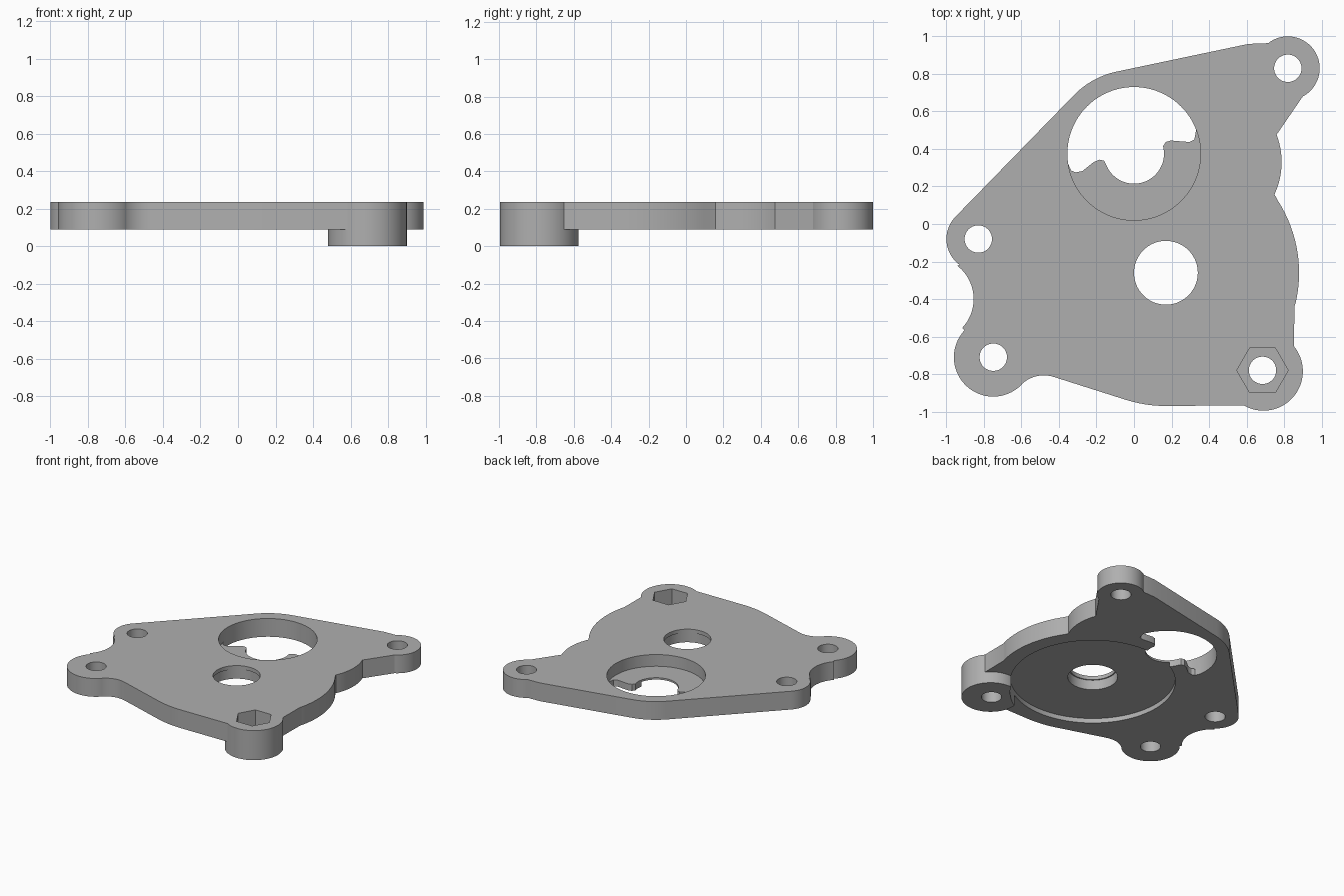
import bpy
import bmesh
from math import cos, sin, radians

if "Cube" in bpy.data.objects:
    bpy.data.objects.remove(bpy.data.objects["Cube"], do_unlink=True)

TOP, BOTTOM = 0.235, 0.09
HUB = (0.17, -0.26)
POCKET = (0.0, 0.375)
BOSS = (0.69, -0.785)

metal = bpy.data.materials.new("cast grey metal")
metal.use_nodes = True
grey = (0.43, 0.43, 0.43, 1)
metal.diffuse_color = grey
metal.node_tree.nodes["Principled BSDF"].inputs["Base Color"].default_value = grey


def arc(center, radius, start, end, step=3):
    """Points along an arc, angles in degrees; runs backwards if end < start."""
    n = max(1, round(abs(end - start) / step))
    angles = [radians(start + (end - start) * i / n) for i in range(n + 1)]
    return [(center[0] + radius * cos(a), center[1] + radius * sin(a)) for a in angles]


def circle(center, radius, step=3):
    return arc(center, radius, 0, 360, step)[:-1]


def prism(name, outline, z0, z1):
    """Extrude a flat outline between two heights."""
    bm = bmesh.new()
    face = bm.faces.new([bm.verts.new((x, y, z0)) for x, y in outline])
    grown = bmesh.ops.extrude_face_region(bm, geom=[face])["geom"]
    moved = [v for v in grown if isinstance(v, bmesh.types.BMVert)]
    bmesh.ops.translate(bm, verts=moved, vec=(0, 0, z1 - z0))
    bmesh.ops.recalc_face_normals(bm, faces=bm.faces)
    mesh = bpy.data.meshes.new(name)
    bm.to_mesh(mesh)
    bm.free()
    mesh.materials.append(metal)
    obj = bpy.data.objects.new(name, mesh)
    bpy.context.collection.objects.link(obj)
    return obj


def combine(target, tool, operation):
    mod = target.modifiers.new(tool.name, "BOOLEAN")
    mod.object, mod.operation, mod.solver = tool, operation, "EXACT"
    bpy.context.view_layer.objects.active = target
    bpy.ops.object.modifier_apply(modifier=mod.name)
    bpy.data.objects.remove(tool, do_unlink=True)


# Plate outline, counter-clockwise from the back left lug
outline = (
    arc((0.82, 0.83), 0.17, -62, 128)
    + [(0.61, 0.96)]
    + arc((0, 0.375), 0.447, 103, 135)
    + arc((-0.83, -0.08), 0.17, 135, 234)
    + arc((-1.08, -0.40), 0.225, 52, -43)
    + arc((-0.75, -0.71), 0.21, 137, 315)
    + arc((-0.48, -0.98), 0.173, 132, 72)
    + arc(HUB, 0.71, 252, 270)
    + arc(BOSS, 0.21, 240, 399)
    + [(0.855, -0.44)]
    + arc(HUB, 0.71, -13, 33)
    + arc((0.38, 0.33), 0.407, -25, 21)
)
plate = prism("mounting_plate", outline, BOTTOM, TOP)

# Long boss that reaches below the plate
combine(plate, prism("front_boss", circle(BOSS, 0.21), 0, 0.16), "UNION")

# Round recess under the plate, with the stepped centre hole
combine(plate, prism("under_recess", circle(HUB, 0.595), -0.1, 0.127), "DIFFERENCE")
combine(plate, prism("hub_hole", circle(HUB, 0.17), -0.1, 0.4), "DIFFERENCE")
combine(plate, prism("hub_counterbore", circle(HUB, 0.179), -0.1, 0.205), "DIFFERENCE")

# Top pocket, then the shaped opening through its floor
combine(plate, prism("top_pocket", circle(POCKET, 0.355), 0.142, 0.4), "DIFFERENCE")
opening = (
    arc(POCKET, 0.355, 21, 189)
    + [(-0.335, 0.285), (-0.31, 0.275), (-0.275, 0.282), (-0.215, 0.33)]
    + [(-0.185, 0.343), (-0.16, 0.337)]
    + arc(POCKET, 0.16, 200, 365)
    + [(0.155, 0.415), (0.17, 0.437), (0.195, 0.445), (0.295, 0.437), (0.322, 0.45)]
)
combine(plate, prism("pocket_opening", opening, -0.1, 0.4), "DIFFERENCE")

# Bolt holes and the hexagonal nut seat
for i, center in enumerate([(0.82, 0.83), (-0.83, -0.08), (-0.75, -0.71), (0.685, -0.78)]):
    combine(plate, prism(f"bolt_hole_{i}", circle(center, 0.073, 6), -0.1, 0.4), "DIFFERENCE")
combine(plate, prism("nut_seat", circle((0.685, -0.78), 0.137, 60), 0.11, 0.4), "DIFFERENCE")

bpy.ops.object.select_all(action="DESELECT")
plate.select_set(True)
bpy.context.view_layer.objects.active = plate
bpy.ops.object.shade_smooth_by_angle(angle=radians(25))
